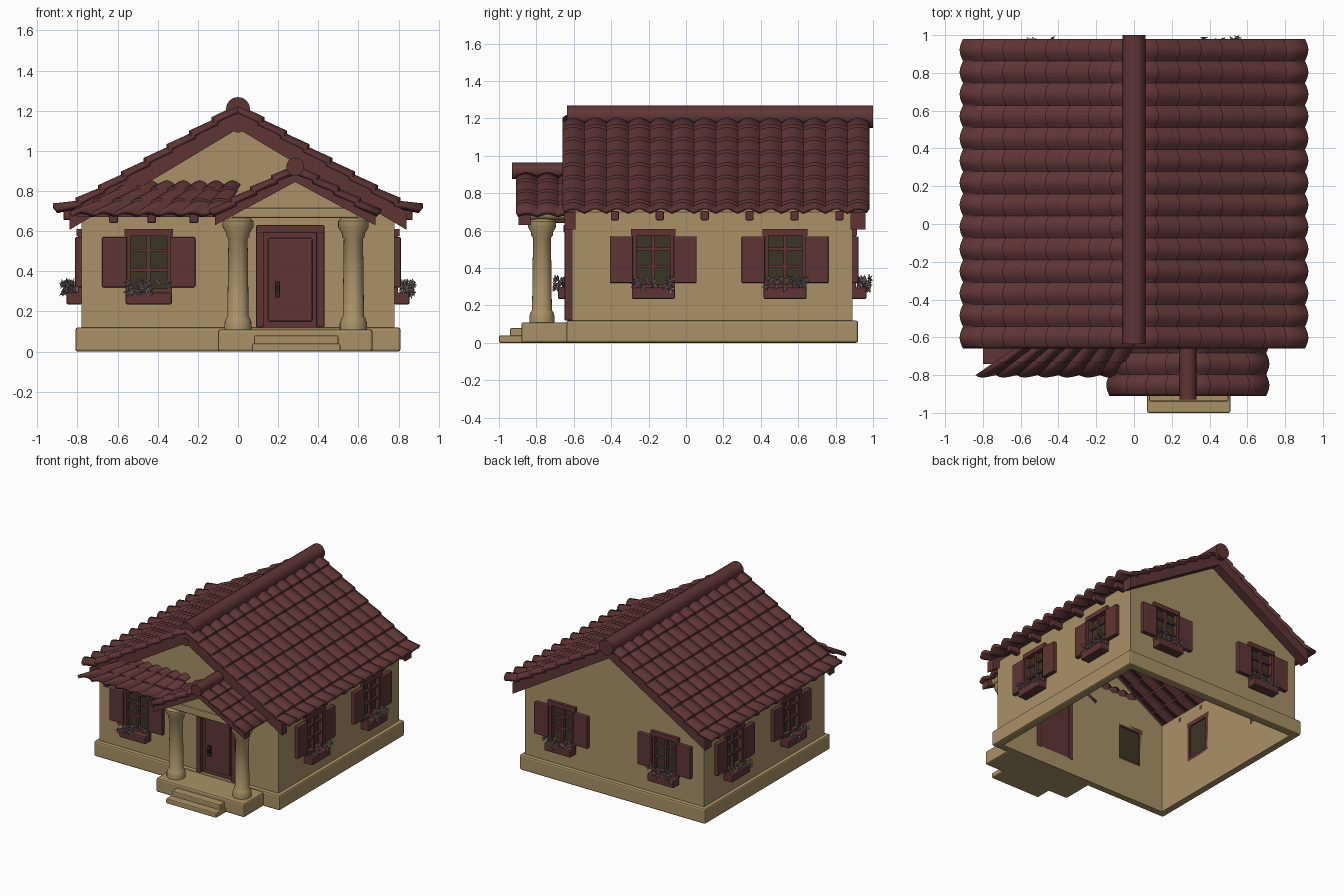
import bpy, bmesh, math, random
from mathutils import Matrix, Vector

if "Cube" in bpy.data.objects:
    bpy.data.objects.remove(bpy.data.objects["Cube"])
random.seed(4)

def mat(name, c):
    m = bpy.data.materials.new(name)
    m.diffuse_color = (*c, 1)
    m.use_nodes = True
    m.node_tree.nodes["Principled BSDF"].inputs["Base Color"].default_value = m.diffuse_color
    return m

WALL = mat("sand plaster", (0.40, 0.285, 0.135))
RED = mat("dark red", (0.115, 0.036, 0.036))
PANE = mat("dark olive pane", (0.045, 0.036, 0.017))
PETAL = mat("dusty pink petals", (0.30, 0.215, 0.22))
IRON = mat("dark iron", (0.03, 0.018, 0.015))
smooth = []

def finish(name, bm, m, fix=True):
    if fix:
        bmesh.ops.recalc_face_normals(bm, faces=bm.faces[:])
    me = bpy.data.meshes.new(name)
    bm.to_mesh(me)
    bm.free()
    if m:
        me.materials.append(m)
    ob = bpy.data.objects.new(name, me)
    bpy.context.collection.objects.link(ob)
    return ob

def boxes(name, items, m, mx=Matrix(), bevel=0.0):
    """Several boxes in one object, each (x0, x1, y0, y1, z0, z1)."""
    bm = bmesh.new()
    for x0, x1, y0, y1, z0, z1 in items:
        c = Matrix.Translation(((x0 + x1) / 2, (y0 + y1) / 2, (z0 + z1) / 2))
        s = Matrix.Diagonal((x1 - x0, y1 - y0, z1 - z0, 1))
        bmesh.ops.create_cube(bm, size=1, matrix=mx @ c @ s)
    if bevel:
        bmesh.ops.bevel(bm, geom=bm.edges[:], offset=bevel, segments=2, profile=0.5, affect='EDGES')
    return finish(name, bm, m)

def prism(name, pts, y0, y1, m):
    """Front profile in x, z pulled along y."""
    bm = bmesh.new()
    a = [bm.verts.new((x, y0, z)) for x, z in pts]
    b = [bm.verts.new((x, y1, z)) for x, z in pts]
    bm.faces.new(a)
    bm.faces.new(b[::-1])
    for i in range(len(pts)):
        j = (i + 1) % len(pts)
        bm.faces.new((a[i], a[j], b[j], b[i]))
    return finish(name, bm, m)

def rod(name, x, z, r, y0, y1, m, n=16):
    """Round bar running along y."""
    bm = bmesh.new()
    mx = Matrix.Translation((x, (y0 + y1) / 2, z)) @ Matrix.Rotation(math.pi / 2, 4, 'X')
    bmesh.ops.create_cone(bm, cap_ends=True, segments=n, radius1=r, radius2=r, depth=y1 - y0, matrix=mx)
    ob = finish(name, bm, m)
    smooth.append(ob)
    return ob

def tiled(name, f, cols, rows, wave=0.026, step=0.016):
    """Roof slope f(s down, t across) with rounded, overlapping tiles."""
    bm, seg, lines = bmesh.new(), 8, []
    n = cols * seg
    for r in range(rows + 1):
        for lift in ((step, 0) if r else (0,)):
            if r == rows and lift == 0:
                continue
            line = []
            for i in range(n + 1):
                w = abs(math.sin(math.pi * i / seg))
                p = f((r + (0.16 * w if r else 0)) / rows, i / n)
                line.append(bm.verts.new(p + Vector((0, 0, wave * w + lift))))
            lines.append(line)
    for a, b in zip(lines, lines[1:]):
        for i in range(n):
            bm.faces.new((a[i], a[i + 1], b[i + 1], b[i]))
    bm.normal_update()
    if sum(p.normal.z for p in bm.faces) < 0:
        bmesh.ops.reverse_faces(bm, faces=bm.faces[:])
    ob = finish(name, bm, RED, fix=False)
    sol = ob.modifiers.new("thickness", 'SOLIDIFY')
    sol.thickness, sol.offset = 0.025, -1
    smooth.append(ob)

def chevron(name, cx, apex, slope, half, thick, y0, y1):
    e = apex - slope * half
    prism(name, [(cx - half, e), (cx, apex), (cx + half, e), (cx + half, e - thick),
                 (cx, apex - thick), (cx - half, e - thick)], y0, y1, RED)

def cut(ob, cutters):
    for c in cutters:
        b = ob.modifiers.new("cut", 'BOOLEAN')
        b.operation, b.object, b.solver = 'DIFFERENCE', c, 'EXACT'
    ev = ob.evaluated_get(bpy.context.evaluated_depsgraph_get())
    me = bpy.data.meshes.new_from_object(ev)
    ob.modifiers.clear()
    ob.data = me

# Window placements: x along wall and turn to each side
T, R = Matrix.Translation, lambda d: Matrix.Rotation(math.radians(d), 4, 'Z')
spots = [("front", T((-0.445, -0.61, 0)))]
for y in (-0.175, 0.53):
    spots.append(("right", T((0.78, y, 0)) @ R(90)))
    spots.append(("left", T((-0.78, y, 0)) @ R(-90)))
for x in (-0.45, 0.45):
    spots.append(("back", T((x, 0.89, 0)) @ R(180)))

# Hollow walls and plinth
walls = prism("walls", [(-0.78, 0.02), (0.78, 0.02), (0.78, 0.70), (0, 1.165), (-0.78, 0.70)], -0.61, 0.89, WALL)
plinth = boxes("plinth", [(-0.81, 0.81, -0.64, 0.92, 0, 0.12)], WALL, bevel=0.012)
inner = prism("room_cutter", [(-0.75, -0.1), (0.75, -0.1), (0.75, 1.0), (0, 1.5), (-0.75, 1.0)], -0.58, 0.86, WALL)
holes = boxes("door_cutter", [(0.12, 0.40, -0.75, -0.5, 0.125, 0.60)], WALL)
cutters = [inner, holes]
for side, mx in spots:
    cutters.append(boxes("window_cutter", [(-0.10, 0.10, -0.1, 0.1, 0.30, 0.59)], WALL, mx))
cut(walls, cutters)
cut(plinth, [inner])
for c in cutters:
    bpy.data.objects.remove(c)

# Windows with shutters, flower boxes and flowers
for side, mx in spots:
    boxes(side + "_window_pane", [(-0.10, 0.10, 0.016, 0.022, 0.30, 0.59)], PANE, mx)
    boxes(side + "_window_frame", [
        (-0.115, -0.09, -0.018, 0.03, 0.29, 0.60), (0.09, 0.115, -0.018, 0.03, 0.29, 0.60),
        (-0.12, 0.12, -0.024, 0.03, 0.575, 0.61), (-0.115, 0.115, -0.018, 0.03, 0.29, 0.315),
        (-0.010, 0.010, -0.008, 0.014, 0.30, 0.59),
        (-0.095, 0.095, -0.006, 0.012, 0.40, 0.416), (-0.095, 0.095, -0.006, 0.012, 0.495, 0.511)], RED, mx)
    boxes(side + "_shutters", [(s * 0.17 - 0.062, s * 0.17 + 0.062, -0.032, 0.005, 0.32, 0.57)
                               for s in (-1, 1)], RED, mx, bevel=0.006)
    boxes(side + "_flower_box", [(-0.115, 0.115, -0.075, 0.005, 0.235, 0.295)], RED, mx, bevel=0.008)
    bm = bmesh.new()
    for k in range(22):
        c = Vector((random.uniform(-0.11, 0.11), random.uniform(-0.095, -0.03), random.uniform(0.285, 0.345)))
        q = Vector((random.uniform(-0.8, 0.8), -1, random.uniform(-0.2, 1))).to_track_quat('Z', 'Y')
        hub = bm.verts.new(mx @ (c + q @ Vector((0, 0, -0.008))))
        rim = []
        for i in range(10):
            a, rr = i * math.pi / 5, (0.026 if i % 2 else 0.010)
            rim.append(bm.verts.new(mx @ (c + q @ Vector((rr * math.cos(a), rr * math.sin(a), 0.004)))))
        for i in range(10):
            bm.faces.new((hub, rim[i], rim[(i + 1) % 10]))
    finish(side + "_flowers", bm, PETAL, fix=False)

# Door
boxes("door", [(0.12, 0.40, -0.622, -0.585, 0.12, 0.60)], RED)
boxes("door_frame", [(0.09, 0.128, -0.65, -0.575, 0.12, 0.63), (0.392, 0.43, -0.65, -0.575, 0.12, 0.63),
                     (0.09, 0.43, -0.655, -0.575, 0.59, 0.63)], RED, bevel=0.006)
boxes("door_panel", [(0.15, 0.37, -0.632, -0.615, 0.15, 0.565)], RED, bevel=0.006)
boxes("door_handle", [(0.185, 0.21, -0.645, -0.63, 0.27, 0.35), (0.188, 0.207, -0.662, -0.64, 0.305, 0.325)], IRON)

# Main roof
def main_slope(sgn):
    def f(s, t):
        x = 0.905 * s
        return Vector((sgn * x, -0.66 + 1.64 * t, 1.205 - 0.6 * x + 1.5 * max(0, x - 0.75) ** 2))
    return f
for n, sgn in (("left", -1), ("right", 1)):
    tiled(n + "_roof_tiles", main_slope(sgn), 14, 8)
    boxes(n + "_rafter_ends", [(sgn * 0.81 - 0.06, sgn * 0.81 + 0.06, y - 0.022, y + 0.022, 0.655, 0.705)
                               for y in (-0.38, -0.14, 0.10, 0.34, 0.58, 0.82)], RED, bevel=0.008)
rod("roof_ridge", 0, 1.208, 0.06, -0.635, 1.0, RED)
chevron("front_bargeboard", 0, 1.20, 0.6, 0.84, 0.09, -0.65, -0.59)
chevron("back_bargeboard", 0, 1.20, 0.6, 0.84, 0.09, 0.88, 0.96)
rod("front_ridge_beam", 0, 1.12, 0.03, -0.655, -0.6, RED)

# Lean-to roof over the front window
def lean_to(s, t):
    x0, x1 = -0.50 - 0.34 * s, 0.03 - 0.10 * s
    return Vector((x0 + (x1 - x0) * t, -0.57 - 0.23 * s, 0.855 - 0.175 * s))
tiled("lean_to_tiles", lean_to, 7, 3, 0.022, 0.012)
boxes("lean_to_rafters", [(x - 0.022, x + 0.022, -0.765, -0.60, 0.64, 0.69)
                          for x in (-0.62, -0.43, -0.22)], RED, bevel=0.008)
boxes("lean_to_beam", [(-0.80, -0.08, -0.74, -0.60, 0.67, 0.69)], RED)

# Porch floor and steps
boxes("porch_floor", [(-0.10, 0.67, -0.88, -0.60, 0, 0.11)], WALL, bevel=0.012)
boxes("porch_steps", [(0.07, 0.51, -1.0, -0.85, 0, 0.04), (0.08, 0.50, -0.94, -0.85, 0.02, 0.08)], WALL, bevel=0.008)

# Porch columns turned from a profile
profile = [(0, 0.10), (0.068, 0.10), (0.068, 0.14), (0.06, 0.165), (0.053, 0.175), (0.048, 0.56), (0.058, 0.575),
           (0.058, 0.59), (0.076, 0.62), (0.076, 0.65), (0.06, 0.665), (0.06, 0.69), (0, 0.69)]
for n, cx in (("left", 0.0), ("right", 0.575)):
    bm = bmesh.new()
    vs = [bm.verts.new((cx + r, -0.77, z)) for r, z in profile]
    es = [bm.edges.new(p) for p in zip(vs, vs[1:])]
    bmesh.ops.spin(bm, geom=vs + es, cent=(cx, -0.77, 0), axis=(0, 0, 1), angle=math.tau, steps=24)
    bmesh.ops.remove_doubles(bm, verts=bm.verts[:], dist=0.0005)
    smooth.append(finish(n + "_porch_column", bm, WALL))

# Porch gable, beams and roof
prism("porch_gable", [(-0.05, 0.665), (0.62, 0.665), (0.62, 0.71), (0.285, 0.885), (-0.05, 0.71)], -0.82, -0.74, WALL)
boxes("porch_beams", [(-0.06, 0.63, -0.835, -0.72, 0.665, 0.715), (-0.04, 0.04, -0.8, -0.6, 0.66, 0.71),
                      (0.535, 0.615, -0.8, -0.6, 0.66, 0.71)], WALL, bevel=0.008)
for n, x in (("left", -0.05), ("right", 0.62)):
    rod(n + "_porch_beam_end", x, 0.69, 0.032, -0.87, -0.62, WALL, 12)

def porch_slope(sgn):
    return lambda s, t: Vector((0.285 + sgn * 0.415 * s, -0.91 + 0.34 * t, 0.905 - 0.225 * s))
for n, sgn in (("left", -1), ("right", 1)):
    tiled(n + "_porch_tiles", porch_slope(sgn), 3, 4, 0.024, 0.014)
rod("porch_ridge", 0.285, 0.92, 0.045, -0.93, -0.58, RED)
chevron("porch_bargeboard", 0.285, 0.90, 0.54, 0.40, 0.055, -0.895, -0.83)

# Smooth shading on the curved parts
for ob in bpy.context.view_layer.objects:
    ob.select_set(ob in smooth)
bpy.context.view_layer.objects.active = smooth[0]
bpy.ops.object.shade_smooth_by_angle(angle=math.radians(42))
